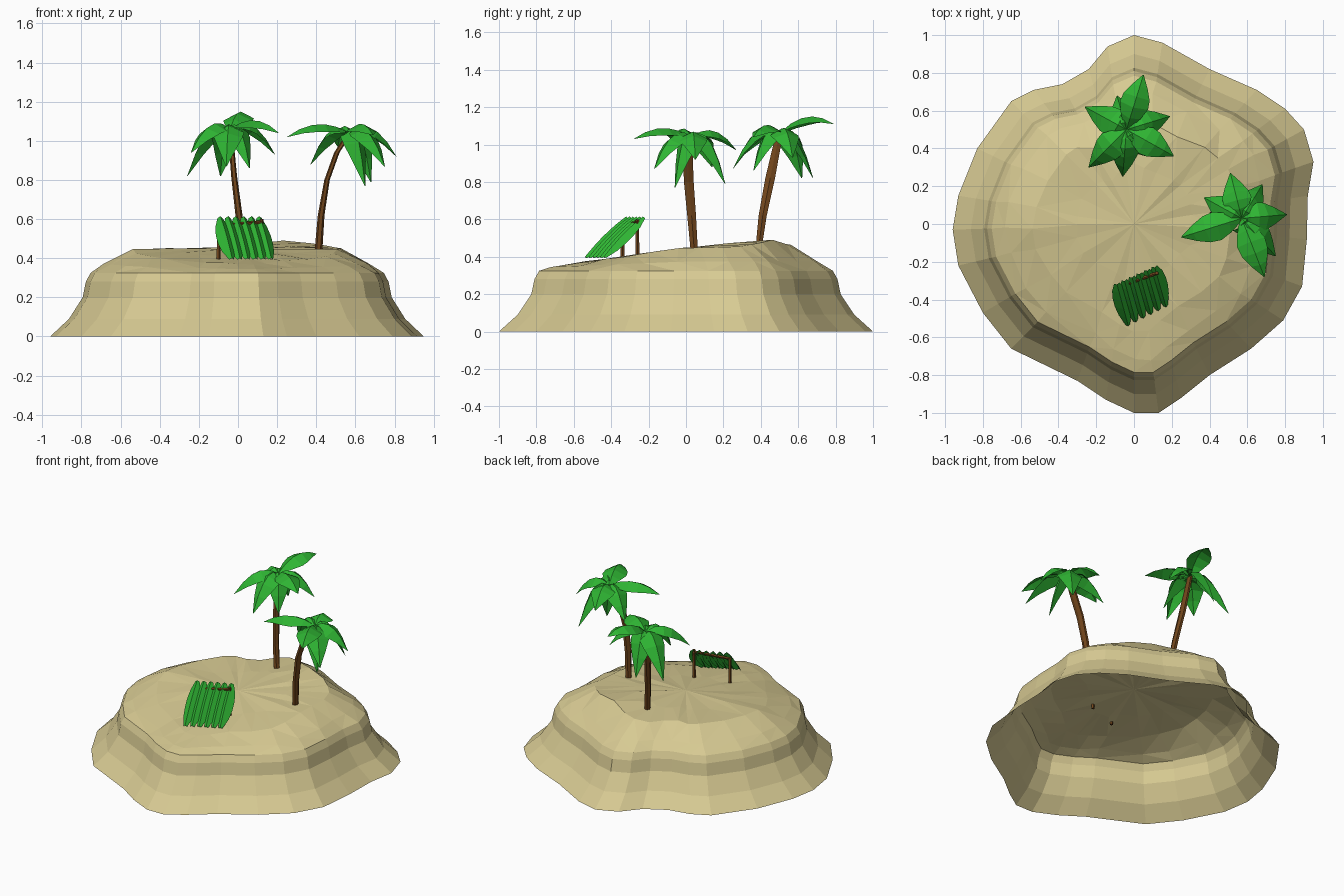
import bpy, bmesh, math, random
from mathutils import Vector as V

if "Cube" in bpy.data.objects:
    bpy.data.objects.remove(bpy.data.objects["Cube"])

random.seed(4)


def material(name, rgb):
    m = bpy.data.materials.new(name)
    m.diffuse_color = (*rgb, 1)
    m.use_nodes = True
    m.node_tree.nodes["Principled BSDF"].inputs["Base Color"].default_value = m.diffuse_color
    return m


SAND = material("sand", (0.68, 0.59, 0.29))
GREEN = material("leaf green", (0.028, 0.46, 0.033))
BROWN = material("bark brown", (0.17, 0.062, 0.012))


def finish(name, bm, mat):
    me = bpy.data.meshes.new(name)
    bm.to_mesh(me)
    bm.free()
    me.materials.append(mat)
    ob = bpy.data.objects.new(name, me)
    bpy.context.collection.objects.link(ob)
    return ob


def bridge(bm, a, b):
    n = len(a)
    for i in range(n):
        j = (i + 1) % n
        bm.faces.new((a[i], a[j], b[j], b[i]))


# Island: an open shell lofted from shrinking copies of the shoreline
SHORE = [(0, 1), (-.14, .94), (-.24, .82), (-.38, .74), (-.53, .71), (-.65, .65),
         (-.83, .4), (-.93, .15), (-.96, -.03), (-.93, -.22), (-.8, -.47), (-.65, -.66),
         (-.3, -.83), (-.15, -.93), (0, -1), (.13, -1), (.25, -.92), (.4, -.8),
         (.62, -.66), (.79, -.51), (.89, -.33), (.915, -.08), (.92, .15), (.95, .33),
         (.9, .5), (.8, .61), (.65, .71), (.4, .82), (.15, .96)]


def ground(x, y):
    hump = 0.045 * math.exp(-((x - .22) ** 2 + (y - .42) ** 2) / 0.05)
    return 0.447 + hump - 0.14 * max(0, -y)


def island():
    bm = bmesh.new()
    prev = None
    levels = [(1, 0), (.9, .09), (.827, .2), (.81, .28), (.785, .325),
              (.71, .375), (.56, None), (.32, None)]
    for k, (s, z) in enumerate(levels):
        ring = []
        for x, y in SHORE:
            w = 0.012 if k > 4 else 0
            px = x * s + random.uniform(-w, w)
            py = y * s + random.uniform(-w, w)
            if z is None:
                h = ground(px, py) + random.uniform(-.005, .005)
            else:
                h = z - (0.03 * max(0, -y) if k == 5 else 0)
            ring.append(bm.verts.new((px, py, h)))
        if prev:
            bridge(bm, prev, ring)
        prev = ring
    top = bm.verts.new((0, 0, ground(0, 0)))
    n = len(prev)
    for i in range(n):
        bm.faces.new((prev[i], prev[(i + 1) % n], top))
    bmesh.ops.triangulate(bm, faces=[f for f in bm.faces if f.calc_center_median().z > .33])
    finish("island", bm, SAND)


# Tapered tube through (centre, half width x, half width y) stations
def trunk(name, stations, sides=6):
    bm = bmesh.new()
    prev = None
    for c, rx, ry in stations:
        ring = []
        for i in range(sides):
            a = math.tau * i / sides
            ring.append(bm.verts.new((c[0] + rx * math.cos(a), c[1] + ry * math.sin(a), c[2])))
        if prev:
            bridge(bm, prev, ring)
        else:
            bm.faces.new(ring[::-1])
        prev = ring
    bm.faces.new(prev)
    finish(name, bm, BROWN)


# Folded leaf: arched midrib with drooping edges
def leaf(bm, start, tip, lift, widths, fold):
    start, tip = V(start), V(tip)
    ctrl = start.lerp(tip, 0.5)
    ctrl.z = max(start.z, tip.z) + lift if lift else ctrl.z + 0.03
    side = (tip - start).cross(V((0, 0, 1))).normalized()
    rows, n = [], len(widths) - 1
    for i, w in enumerate(widths):
        t = i / n
        p = start * (1 - t) ** 2 + ctrl * 2 * t * (1 - t) + tip * t * t
        d = (ctrl - start).lerp(tip - ctrl, t).normalized()
        up = side.cross(d)
        row = [p + side * w - up * w * fold, p, p - side * w - up * w * fold]
        rows.append([bm.verts.new(q) for q in row])
    for a, b in zip(rows, rows[1:]):
        for k in (0, 1):
            bm.faces.new((a[k], b[k], b[k + 1], a[k + 1]))


def crown(name, hub, tips):
    bm = bmesh.new()
    for t in tips:
        leaf(bm, hub, t, 0.1, (.012, .055, .078, .072, .045, .002), 0.5)
    bmesh.ops.remove_doubles(bm, verts=bm.verts, dist=0.0005)
    finish(name, bm, GREEN)


island()

# Back palm
trunk("back_palm_trunk", [((.03, .385, .42), .022, .018), ((.005, .41, .62), .018, .025),
                          ((-.02, .45, .82), .015, .03), ((-.04, .5, 1.06), .012, .022)])
crown("back_palm_leaves", (-.04, .5, 1.06),
      [(.05, .79, 1.11), (.21, .36, 1.04), (.19, .57, .93), (-.06, .25, .87),
       (-.24, .30, .94), (-.26, .62, .82), (-.09, .68, .82), (.06, .36, .86)])

# Side palm
trunk("side_palm_trunk", [((.41, .045, .42), .02, .022), ((.425, .03, .62), .017, .027),
                          ((.455, .015, .8), .014, .03), ((.505, .01, .94), .014, .03),
                          ((.57, .03, 1.04), .014, .02)])
crown("side_palm_leaves", (.57, .03, 1.04),
      [(.25, -.07, 1.02), (.69, -.28, 1.03), (.51, .27, .97), (.81, .05, .92),
       (.68, .21, .79), (.75, -.17, .87), (.65, -.06, .77), (.37, .14, .88)])

# Lean-to shelter: overlapping folded leaves resting on two posts and a beam
bm = bmesh.new()
for i in range(6):
    t = i / 5
    leaf(bm, (-.09 + .2 * t, -.32 + .09 * t, .615), (-.03 + .2 * t, -.54 + .1 * t, .4),
         0, (.014, .034, .042, .042, .034, .012), 0.9)
finish("shelter_roof", bm, GREEN)

trunk("shelter_left_post", [((-.1, -.34, .38), .011, .011), ((-.1, -.34, .57), .01, .01)], 5)
trunk("shelter_right_post", [((.12, -.26, .38), .011, .011), ((.12, -.26, .6), .01, .01)], 5)

bpy.ops.mesh.primitive_cylinder_add(vertices=5, radius=0.009, depth=0.25)
beam = bpy.context.object
beam.name = "shelter_beam"
beam.location = (.01, -.3, .575)
beam.rotation_mode = 'QUATERNION'
beam.rotation_quaternion = V((.22, .08, .02)).to_track_quat('Z', 'Y')
beam.data.materials.append(BROWN)
